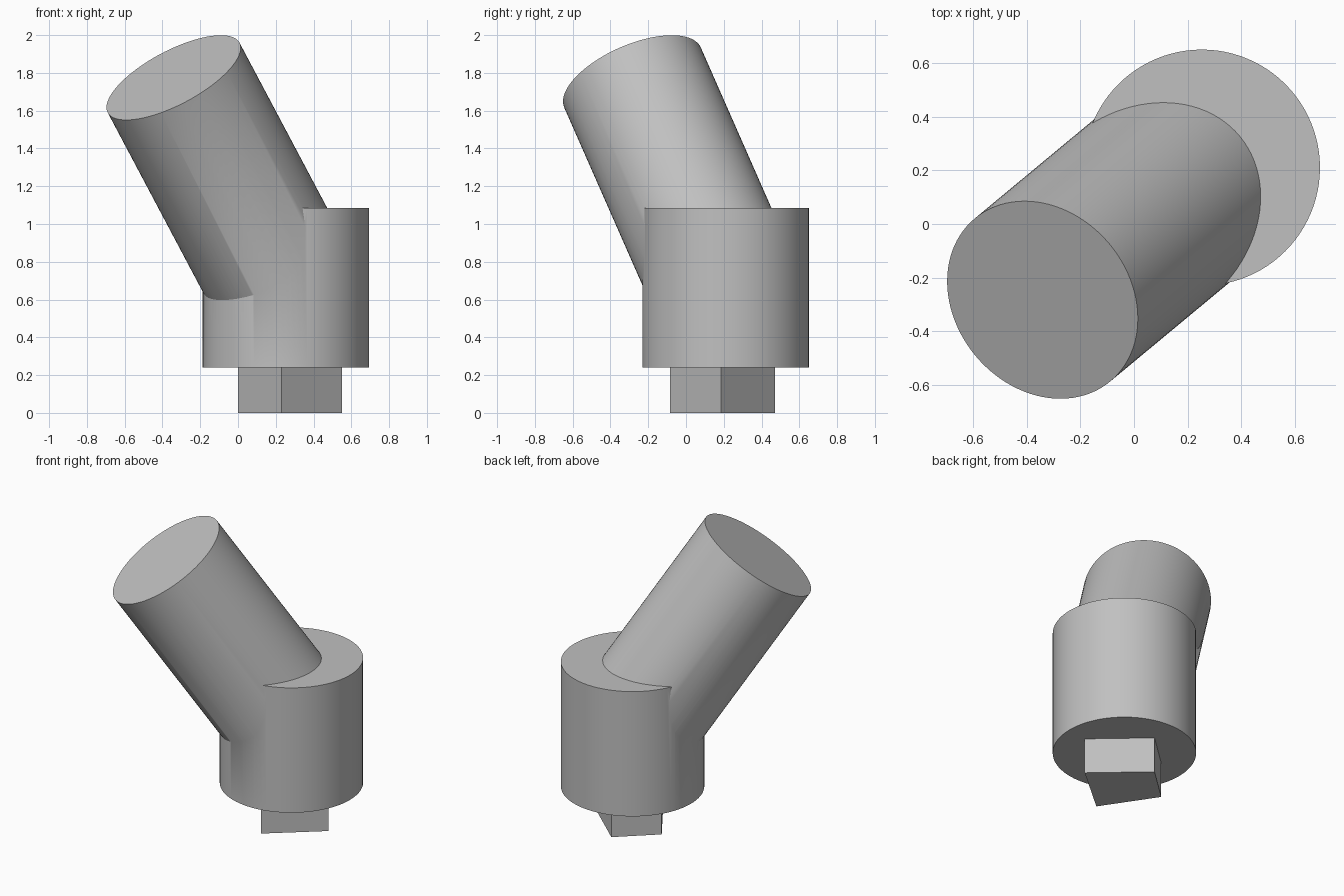
import bpy, bmesh
from math import radians
from mathutils import Vector

cube = bpy.data.objects.get("Cube")
if cube:
    bpy.data.objects.remove(cube, do_unlink=True)

grey = bpy.data.materials.new("plain grey")
grey.use_nodes = True
colour = (0.53, 0.53, 0.53, 1)
grey.diffuse_color = colour
grey.node_tree.nodes["Principled BSDF"].inputs["Base Color"].default_value = colour


def cylinder(name, start, end, radius):
    """Capped cylinder running between two points."""
    start, end = Vector(start), Vector(end)
    axis = end - start
    bpy.ops.mesh.primitive_cylinder_add(vertices=96, radius=radius, depth=axis.length,
                                        location=(start + end) / 2)
    ob = bpy.context.object
    ob.name = ob.data.name = name
    ob.rotation_euler = axis.to_track_quat('Z', 'Y').to_euler()
    ob.data.materials.append(grey)
    return ob


# Upright socket, with the leaning tube fused into its middle
body = cylinder("socket_and_tube", (0.253, 0.21, 0.24), (0.253, 0.21, 1.085), 0.44)
tube = cylinder("tube_helper", (0.253, 0.21, 0.655), (-0.341, -0.283, 1.775), 0.395)
union = body.modifiers.new("fuse_tube", 'BOOLEAN')
union.operation = 'UNION'
union.solver = 'EXACT'
union.object = tube
bpy.ops.object.select_all(action='DESELECT')
body.select_set(True)
bpy.context.view_layer.objects.active = body
bpy.ops.object.modifier_apply(modifier=union.name)
bpy.data.objects.remove(tube, do_unlink=True)
bpy.ops.object.shade_smooth_by_angle(angle=radians(30))

# Four-sided peg below the socket
peg_outline = [(0.23, -0.085), (0.55, 0.185), (0.23, 0.47), (0, 0.26)]
bm = bmesh.new()
base = bm.faces.new([bm.verts.new((x, y, 0)) for x, y in peg_outline])
top = bmesh.ops.extrude_face_region(bm, geom=[base])["geom"]
bmesh.ops.translate(bm, vec=(0, 0, 0.25),
                    verts=[v for v in top if isinstance(v, bmesh.types.BMVert)])
bmesh.ops.recalc_face_normals(bm, faces=bm.faces)
mesh = bpy.data.meshes.new("peg")
bm.to_mesh(mesh)
bm.free()
mesh.materials.append(grey)
bpy.context.collection.objects.link(bpy.data.objects.new("peg", mesh))
